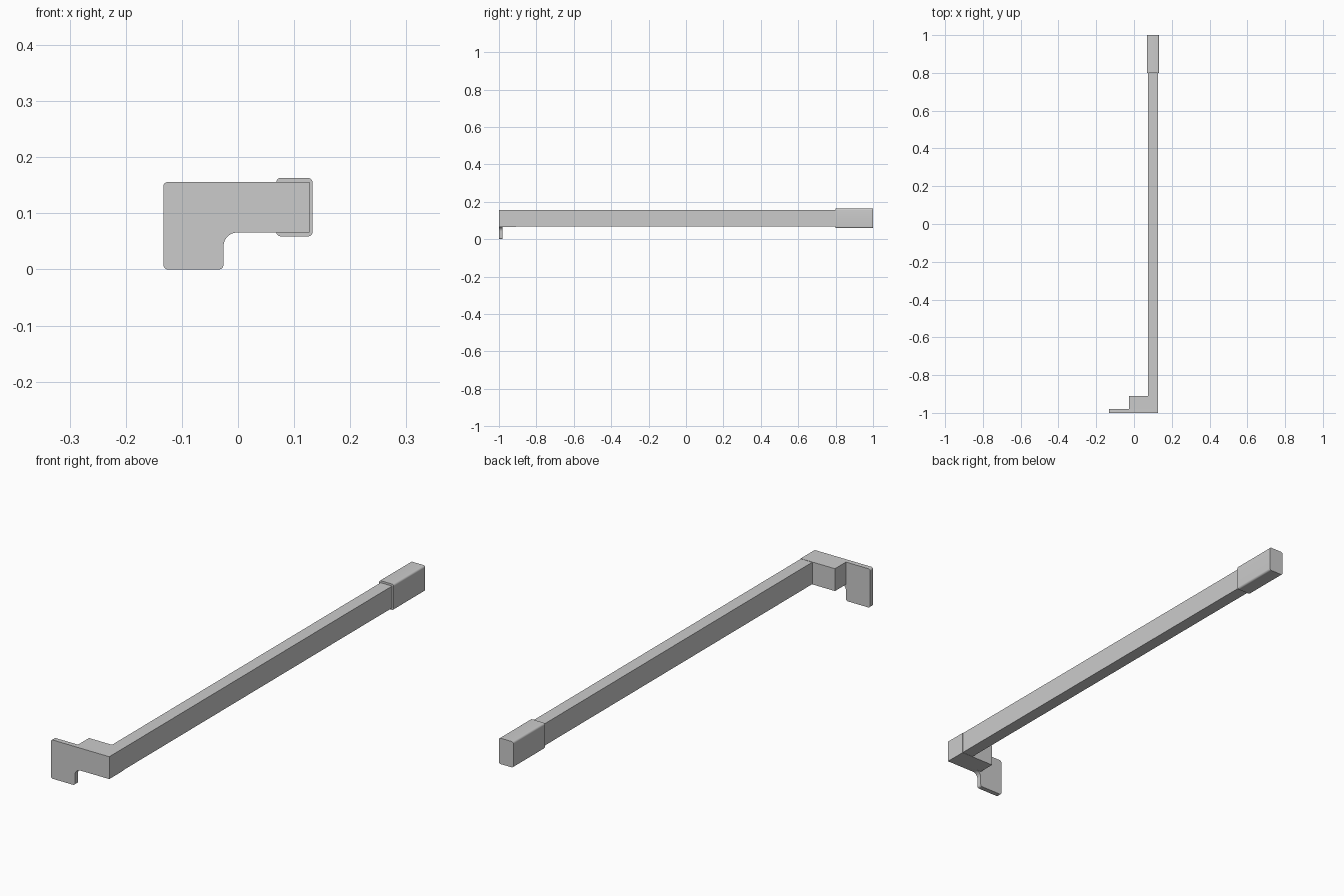
import bpy, bmesh, math
from mathutils import Vector

if "Cube" in bpy.data.objects:
    bpy.data.objects.remove(bpy.data.objects["Cube"])


def rounded(corners, steps=6):
    """Turn (x, z, radius) corners into an outline with rounded corners."""
    out = []
    n = len(corners)
    for i, (x, z, r) in enumerate(corners):
        p = Vector((x, z))
        if r == 0:
            out.append(p)
            continue
        a = (Vector(corners[i - 1][:2]) - p).normalized()
        b = (Vector(corners[(i + 1) % n][:2]) - p).normalized()
        centre = p + (a + b) * r
        for k in range(steps + 1):
            t = k / steps * math.pi / 2
            out.append(centre - b * r * math.cos(t) - a * r * math.sin(t))
    return out


def extrude_y(name, corners, y0, y1):
    """Extrude an x-z outline from y0 to y1."""
    bm = bmesh.new()
    face = bm.faces.new([bm.verts.new((p.x, y0, p.y)) for p in rounded(corners)])
    new = bmesh.ops.extrude_face_region(bm, geom=[face])["geom"]
    bmesh.ops.translate(bm, vec=(0, y1 - y0, 0),
                        verts=[v for v in new if isinstance(v, bmesh.types.BMVert)])
    bmesh.ops.recalc_face_normals(bm, faces=bm.faces)
    mesh = bpy.data.meshes.new(name)
    bm.to_mesh(mesh)
    bm.free()
    obj = bpy.data.objects.new(name, mesh)
    bpy.context.collection.objects.link(obj)
    bpy.ops.object.select_all(action='DESELECT')
    obj.select_set(True)
    bpy.context.view_layer.objects.active = obj
    bpy.ops.object.shade_smooth_by_angle(angle=math.radians(30))
    return obj


def rect(x0, x1, z0, z1, r=0):
    return [(x0, z0, r), (x1, z0, r), (x1, z1, r), (x0, z1, r)]


# Thin L-shaped front plate with a filleted inner corner
extrude_y("front_plate", [
    (-0.133, 0, 0.008), (-0.026, 0, 0.008), (-0.026, 0.066, 0.025),
    (0.127, 0.066, 0), (0.127, 0.156, 0), (-0.133, 0.156, 0.008)], -1.0, -0.98)

# Solid block behind the plate that carries the bar
extrude_y("bracket_block", rect(-0.026, 0.127, 0.066, 0.156), -0.98, -0.91)

# Long bar
extrude_y("bar", rect(0.075, 0.126, 0.067, 0.155), -0.91, 0.81)

# Rounded cap on the far end
extrude_y("end_cap", rect(0.068, 0.133, 0.059, 0.163, 0.008), 0.8, 1.0)
